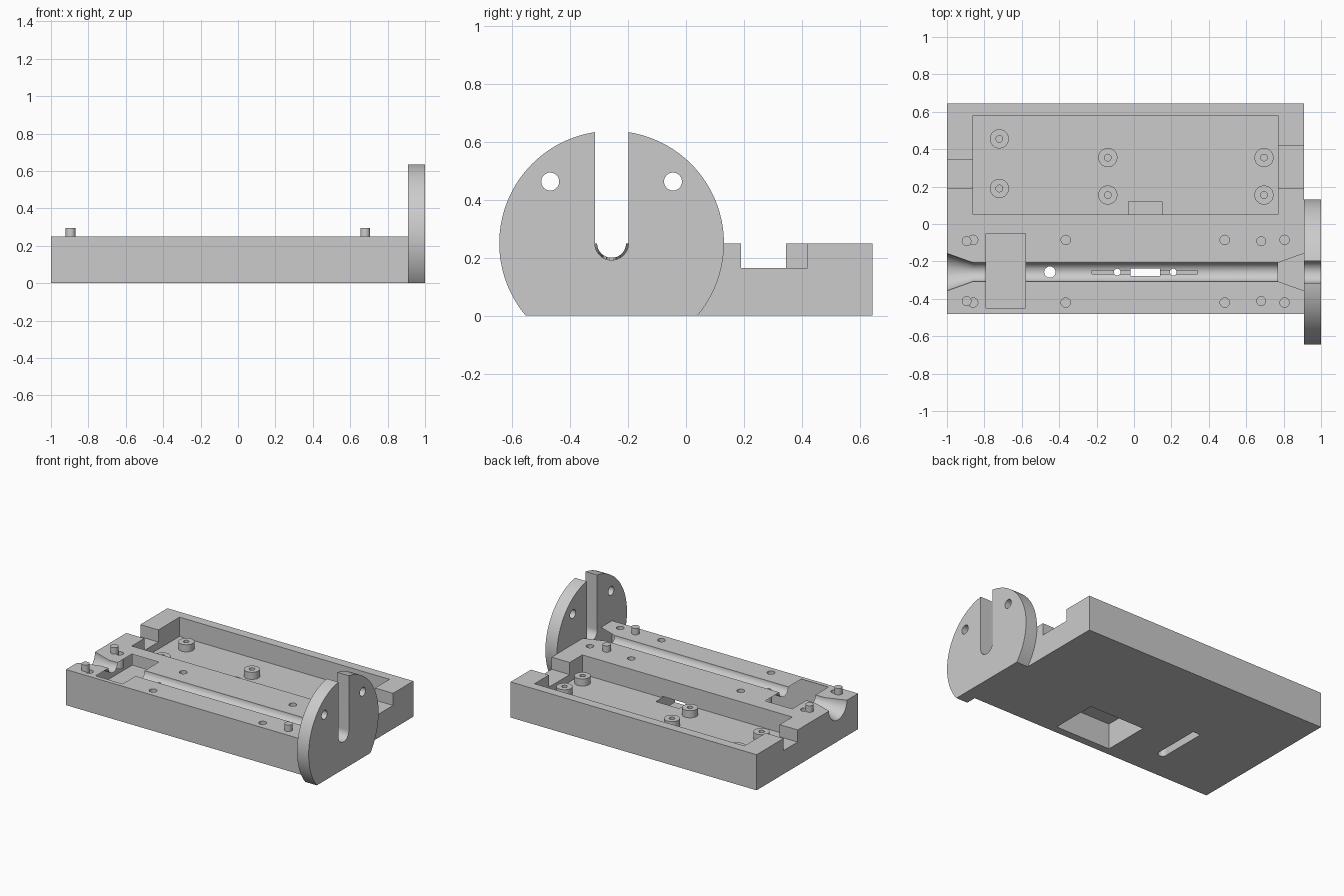
import bpy
import bmesh
from math import pi
from mathutils import Matrix, Vector

if "Cube" in bpy.data.objects:
    bpy.data.objects.remove(bpy.data.objects["Cube"], do_unlink=True)

grey = bpy.data.materials.new("plain_grey")
grey.use_nodes = True
grey.diffuse_color = (0.6, 0.6, 0.6, 1)
grey.node_tree.nodes["Principled BSDF"].inputs["Base Color"].default_value = (0.6, 0.6, 0.6, 1)
parts = []


def finish(bm, name):
    mesh = bpy.data.meshes.new(name)
    bm.to_mesh(mesh)
    bm.free()
    mesh.materials.append(grey)
    obj = bpy.data.objects.new(name, mesh)
    bpy.context.collection.objects.link(obj)
    return obj


def box(name, x, y, z):
    """Box from (low, high) ranges."""
    bm = bmesh.new()
    size = Vector((x[1] - x[0], y[1] - y[0], z[1] - z[0]))
    mid = Vector((x[0] + x[1], y[0] + y[1], z[0] + z[1])) / 2
    bmesh.ops.create_cube(bm, size=1, matrix=Matrix.Translation(mid) @ Matrix.Diagonal(size).to_4x4())
    return finish(bm, name)


def rod(name, start, length, r1, r2=None, axis="Z", segments=48):
    """Cylinder or cone growing from start along +Z or +X."""
    bm = bmesh.new()
    turn = Matrix.Rotation(pi / 2, 4, "Y") if axis == "X" else Matrix.Identity(4)
    place = Matrix.Translation(start) @ turn @ Matrix.Translation((0, 0, length / 2))
    bmesh.ops.create_cone(bm, cap_ends=True, segments=segments, radius1=r1,
                          radius2=r1 if r2 is None else r2, depth=length, matrix=place)
    return finish(bm, name)


def cut(target, cutters):
    """Subtract each cutter, then discard it."""
    for cutter in cutters:
        cutter.hide_render = True
        mod = target.modifiers.new("cut", "BOOLEAN")
        mod.operation = "DIFFERENCE"
        mod.solver = "EXACT"
        mod.object = cutter
        bpy.context.view_layer.objects.active = target
        bpy.ops.object.modifier_apply(modifier=mod.name)
        bpy.data.objects.remove(cutter, do_unlink=True)


LEFT, RIGHT = -1.0, 0.91      # ends of the base
TOP = 0.25
AXIS = -0.257                 # centre line of the channel
FLOOR, STEP = 0.115, 0.165    # tray floor and notch height

# Base block with the wide tray and its end notches
base = box("base_block", (LEFT, RIGHT), (-0.48, 0.645), (0, TOP))
parts.append(base)
cut(base, [
    box("tray", (-0.86, 0.77), (0.05, 0.58), (FLOOR, 0.4)),
    box("left_notch", (-1.1, -0.8), (0.19, 0.345), (STEP, 0.4)),
    box("right_notch", (0.7, 1.1), (0.19, 0.42), (STEP, 0.4)),
])

# Round channel with flared ends, cross pocket and narrow groove
cut(base, [
    rod("channel", (-1.1, AXIS, TOP), 2.2, 0.05, axis="X", segments=64),
    rod("left_flare", (-1.02, AXIS, TOP), 0.17, 0.107, 0.0464, "X", 64),
    rod("right_flare", (0.76, AXIS, TOP), 0.17, 0.0464, 0.107, "X", 64),
    box("cross_pocket", (-0.79, -0.58), (-0.45, -0.05), (0.15, 0.4)),
    box("groove", (-0.225, 0.34), (AXIS - 0.009, AXIS + 0.009), (0.19, 0.24)),
])

# Underside pocket, its openings and the tunnel to the tray
cut(base, [
    box("under_pocket", (-0.15, 0.28), (-0.425, -0.09), (-0.1, 0.18)),
    box("window", (-0.02, 0.14), (AXIS - 0.02, AXIS + 0.02), (0.1, 0.24)),
    box("tunnel", (-0.03, 0.15), (-0.12, 0.12), (0.03, FLOOR + 0.01)),
    rod("drain", (-0.45, AXIS, -0.1), 0.34, 0.03),
    box("under_slot", (-0.479, -0.421), (AXIS, 0.08), (-0.1, 0.06)),
])
cut(base, [rod("small_hole", (x, AXIS, 0.1), 0.14, 0.018) for x in (-0.09, 0.21)])

# Screw holes on both sides of the channel
cut(base, [rod("screw_hole", (x, y, 0.15), 0.2, 0.025)
           for x in (-0.86, -0.365, 0.485, 0.805) for y in (-0.085, -0.42)])

# Locating pins
for x in (-0.895, 0.68):
    for side, y in (("back", -0.092), ("front", -0.412)):
        end = "right" if x < 0 else "left"
        parts.append(rod(f"{end}_{side}_pin", (x, y, 0.15), 0.145, 0.026))

# Hollow standoffs in the tray
for i, (x, y) in enumerate([(-0.72, 0.455), (-0.72, 0.19), (-0.14, 0.355),
                            (-0.14, 0.155), (0.695, 0.355), (0.695, 0.155)]):
    standoff = rod(f"standoff_{i + 1}", (x, y, FLOOR - 0.01), STEP - FLOOR + 0.01, 0.051)
    cut(standoff, [rod("bore", (x, y, FLOOR), 0.2, 0.018)])
    parts.append(standoff)

# Round end plate with a flat foot, open slot and two holes
plate = rod("end_plate", (RIGHT, AXIS, TOP), 0.09, 0.388, axis="X", segments=128)
cut(plate, [
    box("foot_cut", (0.8, 1.1), (-0.9, 0.4), (-0.5, 0)),
    box("slot", (0.8, 1.1), (AXIS - 0.058, AXIS + 0.058), (TOP, 0.9)),
    rod("slot_end", (0.8, AXIS, TOP), 0.3, 0.058, axis="X", segments=64),
] + [rod("plate_hole", (0.8, AXIS + s * 0.212, 0.463), 0.3, 0.031, axis="X") for s in (-1, 1)])
parts.append(plate)

# Smooth round walls, keep edges crisp
bpy.ops.object.select_all(action="DESELECT")
for part in parts:
    part.select_set(True)
bpy.context.view_layer.objects.active = base
bpy.ops.object.shade_smooth_by_angle(angle=pi / 6)
